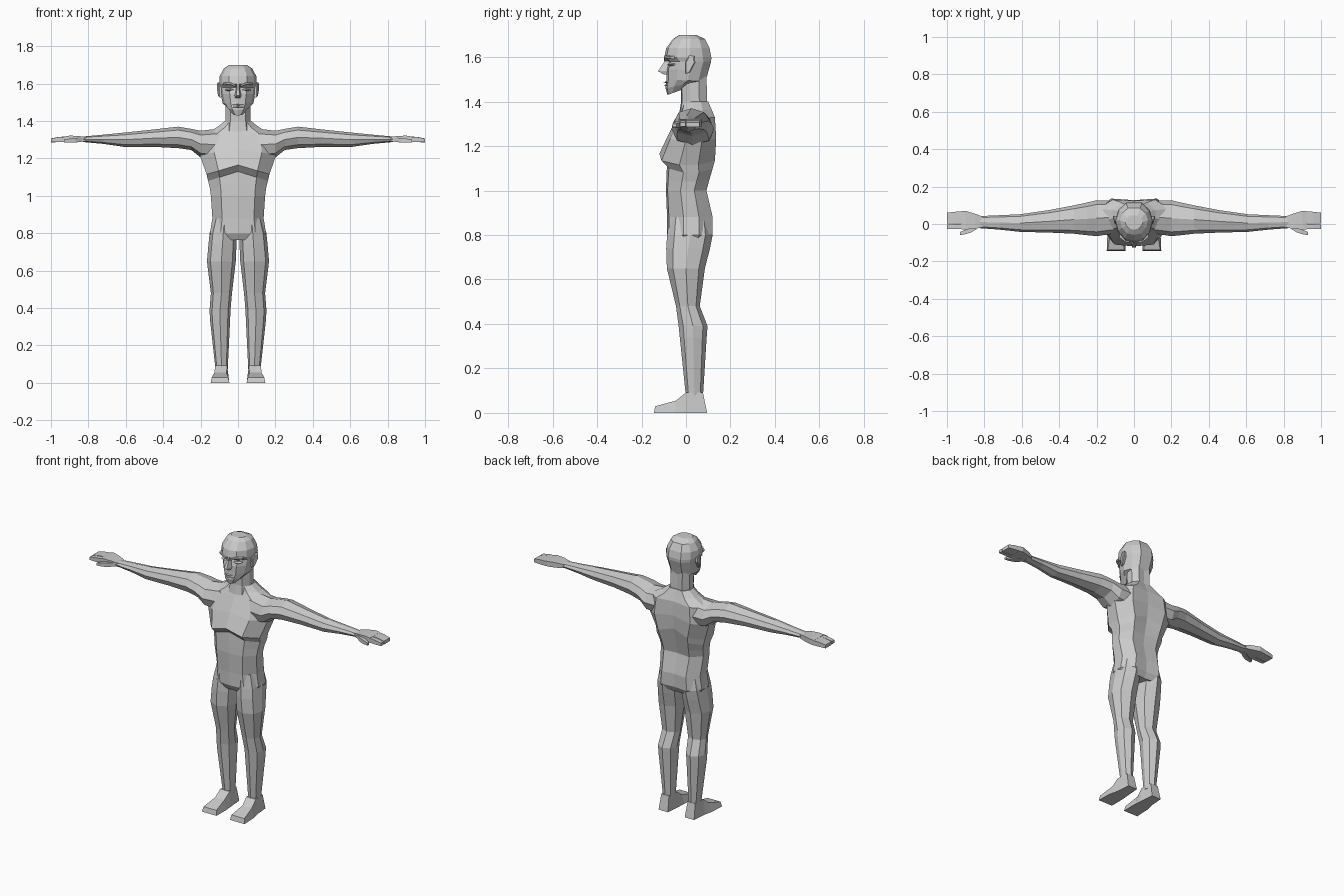
import bpy, bmesh

skin = bpy.data.materials.new("plain grey")
skin.diffuse_color = (0.6, 0.6, 0.6, 1)


def loft(name, rings, mirror=False):
    """Skin a list of equal-length point rings, cap the ends, optionally mirror across x."""
    bm = bmesh.new()
    vs = [[bm.verts.new(p) for p in r] for r in rings]
    n = len(rings[0])
    for a, b in zip(vs, vs[1:]):
        for i in range(n):
            j = (i + 1) % n
            bm.faces.new((a[i], a[j], b[j], b[i]))
    bm.faces.new(vs[0])
    bm.faces.new(vs[-1])
    bmesh.ops.recalc_face_normals(bm, faces=bm.faces)
    me = bpy.data.meshes.new(name)
    bm.to_mesh(me)
    bm.free()
    me.materials.append(skin)
    ob = bpy.data.objects.new(name, me)
    bpy.context.collection.objects.link(ob)
    if mirror:
        ob.modifiers.new("mirror", "MIRROR").use_mirror_merge = False
    return ob


def body_ring(z, hw, yf, yb, side_drop=0.0, back_rise=0.0, half=None):
    """Symmetric horizontal ring; half lists (width, depth) from front centre to back centre."""
    half = half or TORSO
    pts = half + [(-u, t) for u, t in half[-2:0:-1]]
    return [(u * hw, yf + (yb - yf) * t, z - side_drop * abs(u) + back_rise * t) for u, t in pts]


def oct_ring(a0, a1, b0, b1, k=0.76, m=0.68):
    """Eight-sided section inside the given bounds."""
    ca, cb, ra, rb = (a0 + a1) / 2, (b0 + b1) / 2, (a1 - a0) / 2, (b1 - b0) / 2
    unit = [(1, 0), (k, m), (0, 1), (-k, m), (-1, 0), (-k, -m), (0, -1), (k, -m)]
    return [(ca + u * ra, cb + v * rb) for u, v in unit]


def box_ring_x(x, y0, y1, z0, z1):
    return [(x, y0, z0), (x, y1, z0), (x, y1, z1), (x, y0, z1)]


TORSO = [(0, 0), (0.62, 0.04), (1, 0.36), (1, 0.7), (0.6, 1), (0, 0.96)]
SKULL = [(0, 0), (0.48, 0.05), (0.86, 0.27), (1, 0.55), (0.82, 0.82), (0.42, 1), (0, 1)]

# Torso: pelvis, waist, overhanging chest, shoulders, base of neck
loft("torso", [body_ring(*r) for r in [
    (0.765, 0.13, -0.065, 0.10),
    (0.80, 0.15, -0.085, 0.12),
    (0.88, 0.137, -0.085, 0.12),
    (1.00, 0.145, -0.09, 0.092),
    (1.06, 0.15, -0.088, 0.105, 0.02),
    (1.13, 0.16, -0.085, 0.12, 0.05),
    (1.165, 0.168, -0.12, 0.13, 0.05),
    (1.25, 0.205, -0.08, 0.136, 0.03),
    (1.335, 0.19, -0.035, 0.13, 0.01),
    (1.365, 0.115, -0.02, 0.115),
    (1.40, 0.07, -0.01, 0.10),
]])

# Neck
loft("neck", [body_ring(*r) for r in [
    (1.32, 0.08, -0.035, 0.11), (1.40, 0.066, -0.022, 0.095), (1.53, 0.066, -0.025, 0.092)]])

# Head: chin, mouth, cheeks, eye sockets, brow, crown
loft("head", [body_ring(z, w, f, b, 0, up, SKULL) for z, w, f, b, up in [
    (1.43, 0.034, -0.083, 0.0, 0.03),
    (1.46, 0.062, -0.092, 0.05, 0.03),
    (1.50, 0.082, -0.088, 0.088, -0.01),
    (1.545, 0.092, -0.088, 0.103, 0),
    (1.58, 0.097, -0.078, 0.113, 0),
    (1.598, 0.101, -0.098, 0.114, 0),
    (1.64, 0.098, -0.089, 0.106, 0),
    (1.682, 0.075, -0.058, 0.085, 0),
    (1.70, 0.048, -0.03, 0.045, 0),
]])

# Nose: wedge from brow to tip, closing under the nostrils
loft("nose", [[(-w, -0.07, z), (w, -0.07, z), (0.45 * w, y, z), (-0.45 * w, y, z)] for z, w, y in [
    (1.60, 0.012, -0.097), (1.575, 0.011, -0.10), (1.537, 0.021, -0.126), (1.522, 0.018, -0.10)]])

# Lips
for part, z in (("upper_lip", 1.487), ("lower_lip", 1.474)):
    loft(part, [[(x, -0.07, z - h), (x, y, z), (x, -0.07, z + h)] for x, y, h in [
        (-0.03, -0.085, 0.002), (0, -0.101, 0.010), (0.03, -0.085, 0.002)]])

# Slanted brows and eyelids
loft("brow", [[(x, y + 0.02, z - 0.005), (x, y, z - 0.004), (x, y, z + 0.005), (x, y + 0.02, z + 0.008)]
              for x, y, z in [(0.014, -0.1, 1.588), (0.045, -0.097, 1.601), (0.077, -0.072, 1.597)]], True)
loft("eye", [[(x, y + 0.02, 1.567 - h), (x, y, 1.567), (x, y + 0.02, 1.567 + h)]
             for x, y, h in [(0.02, -0.078, 0.003), (0.042, -0.085, 0.012), (0.066, -0.07, 0.003)]], True)

# Ears
EAR = [(-0.012, 1.525), (0.008, 1.53), (0.032, 1.575), (0.03, 1.605), (0.005, 1.607), (-0.012, 1.58)]
loft("ear", [[(x + k * (y + 0.012), 0.01 + y * s, 1.567 + (z - 1.567) * s) for y, z in EAR]
             for x, k, s in [(0.083, 0, 0.9), (0.098, 0.25, 1.0), (0.102, 0.25, 0.8)]], True)

# Arms, from inside the shoulder to the wrist
loft("arm", [[(x, y, z) for y, z in oct_ring(*b)] for x, *b in [
    (0.10, -0.05, 0.125, 1.19, 1.36),
    (0.20, -0.065, 0.127, 1.205, 1.348),
    (0.25, -0.06, 0.115, 1.245, 1.358),
    (0.32, -0.052, 0.10, 1.255, 1.37),
    (0.45, -0.046, 0.075, 1.262, 1.355),
    (0.61, -0.042, 0.052, 1.262, 1.338),
    (0.72, -0.03, 0.047, 1.278, 1.327),
    (0.83, -0.022, 0.042, 1.288, 1.317),
]], True)

# Hand: palm, index finger, joined fingers and thumb
loft("palm", [box_ring_x(*r) for r in [
    (0.81, -0.018, 0.04, 1.292, 1.314),
    (0.85, -0.026, 0.055, 1.29, 1.32),
    (0.90, -0.029, 0.07, 1.29, 1.322),
    (0.925, -0.028, 0.068, 1.288, 1.318)]], True)
loft("index_finger", [box_ring_x(*r) for r in [
    (0.91, -0.028, 0.0, 1.289, 1.317), (0.96, -0.028, -0.001, 1.288, 1.314),
    (1.0, -0.027, -0.003, 1.288, 1.306)]], True)
loft("joined_fingers", [box_ring_x(*r) for r in [
    (0.91, 0.002, 0.069, 1.289, 1.318), (0.96, 0.002, 0.065, 1.287, 1.315),
    (1.0, 0.002, 0.06, 1.286, 1.307)]], True)
loft("thumb", [box_ring_x(*r) for r in [
    (0.83, -0.02, 0.01, 1.29, 1.312), (0.87, -0.045, -0.01, 1.285, 1.31),
    (0.90, -0.054, -0.03, 1.284, 1.306), (0.93, -0.06, -0.043, 1.285, 1.30)]], True)

# Legs, from inside the hip to the ankle
loft("leg", [[(x, y, z) for x, y in oct_ring(*b)] for z, *b in [
    (0.88, 0.015, 0.13, -0.075, 0.11),
    (0.80, 0.006, 0.152, -0.085, 0.12),
    (0.74, 0.008, 0.158, -0.089, 0.108),
    (0.65, 0.012, 0.166, -0.086, 0.085),
    (0.48, 0.032, 0.145, -0.045, 0.062),
    (0.39, 0.04, 0.152, -0.033, 0.097),
    (0.34, 0.042, 0.15, -0.028, 0.093),
    (0.07, 0.055, 0.12, 0.0, 0.076),
]], True)

# Feet: heel to toe
loft("foot", [[(x0, yb, 0), (x1, yb, 0), (x1 - i, yt, h), (x0 + i, yt, h)]
              for yb, yt, x0, x1, h, i in [
    (0.095, 0.076, 0.058, 0.122, 0.092, 0.006),
    (0.0, 0.0, 0.05, 0.13, 0.092, 0.008),
    (-0.05, -0.045, 0.046, 0.142, 0.055, 0.016),
    (-0.145, -0.138, 0.046, 0.146, 0.03, 0.006)]], True)
